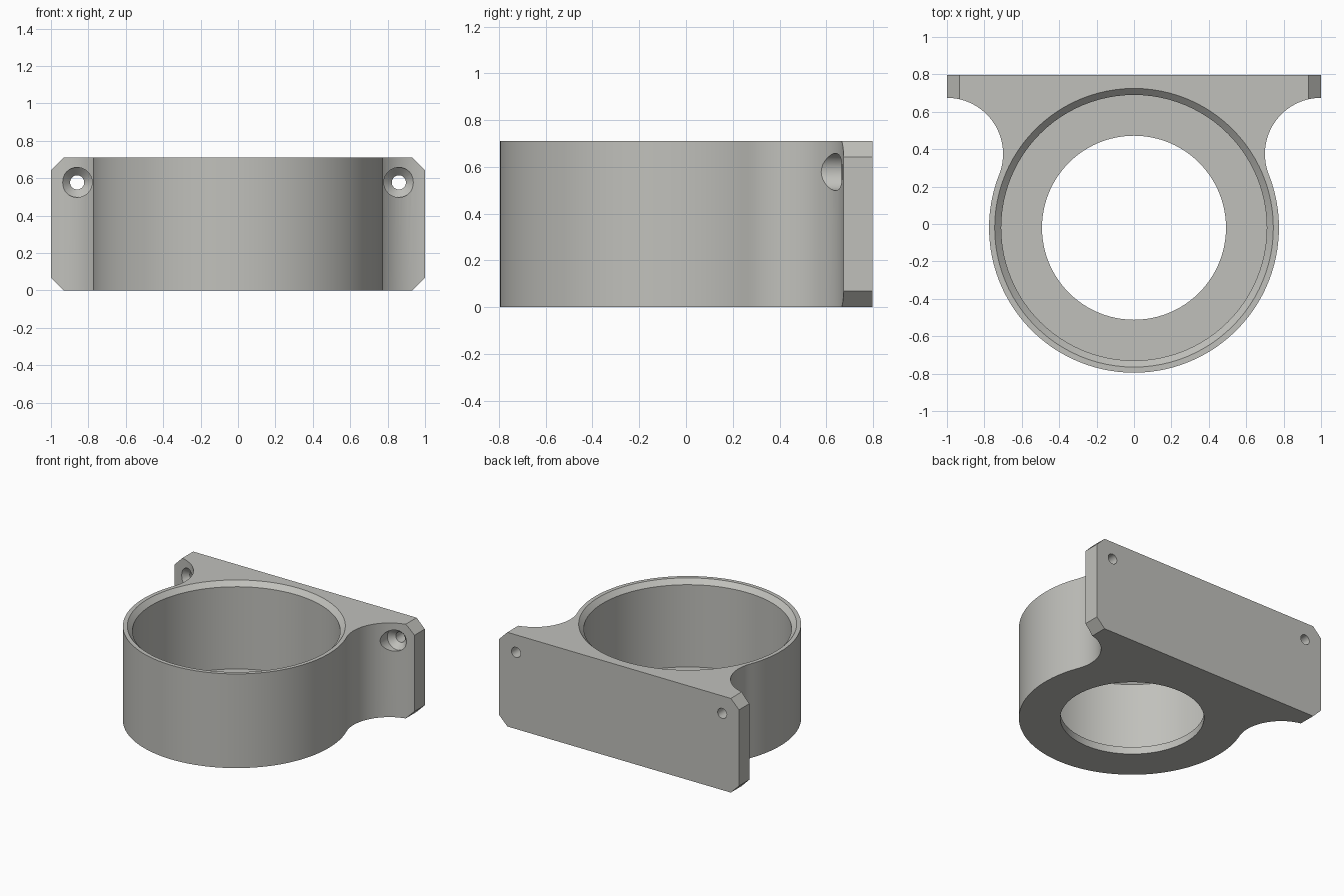
import bpy, bmesh, math
from mathutils import Matrix, Vector

if "Cube" in bpy.data.objects:
    bpy.data.objects.remove(bpy.data.objects["Cube"])

HEIGHT, FLOOR = 0.71, 0.055
RING_Y, RING_R = -0.02, 0.775
FILLET_R = 0.30
FILLET_Y = RING_Y + math.sqrt((RING_R + FILLET_R) ** 2 - 1)
BACK_Y, CORNER = 0.797, 0.068

grey = bpy.data.materials.new("light grey")
grey.diffuse_color = (0.53, 0.53, 0.50, 1)
grey.use_nodes = True
grey.node_tree.nodes["Principled BSDF"].inputs["Base Color"].default_value = grey.diffuse_color


def make_object(name, bm):
    bmesh.ops.recalc_face_normals(bm, faces=bm.faces)
    mesh = bpy.data.meshes.new(name)
    bm.to_mesh(mesh)
    bm.free()
    mesh.materials.append(grey)
    obj = bpy.data.objects.new(name, mesh)
    bpy.context.collection.objects.link(obj)
    return obj


def prism(name, points, offset):
    """Closed outline swept along an offset."""
    bm = bmesh.new()
    face = bm.faces.new([bm.verts.new(p) for p in points])
    new = bmesh.ops.extrude_face_region(bm, geom=[face])["geom"]
    verts = [g for g in new if isinstance(g, bmesh.types.BMVert)]
    bmesh.ops.translate(bm, verts=verts, vec=offset)
    return make_object(name, bm)


def turned(name, profile, steps, matrix):
    """Capped solid of revolution from (radius, height) pairs."""
    bm = bmesh.new()
    rings = [[bm.verts.new((r * math.cos(2 * math.pi * i / steps),
                            r * math.sin(2 * math.pi * i / steps), h))
              for i in range(steps)] for r, h in profile]
    for a, b in zip(rings, rings[1:]):
        for i in range(steps):
            j = (i + 1) % steps
            bm.faces.new((a[i], a[j], b[j], b[i]))
    bm.faces.new(rings[0])
    bm.faces.new(rings[-1])
    bm.transform(matrix)
    return make_object(name, bm)


def cut(target, cutter, operation="DIFFERENCE"):
    mod = target.modifiers.new(cutter.name, "BOOLEAN")
    mod.operation, mod.object, mod.solver = operation, cutter, "EXACT"
    bpy.context.view_layer.objects.active = target
    bpy.ops.object.modifier_apply(modifier=mod.name)
    bpy.data.objects.remove(cutter, do_unlink=True)


# Body outline: ring blending through tangent fillets into the back plate
join = math.atan2(FILLET_Y - RING_Y, 1)
half = []
for i in range(49):
    a = -math.pi / 2 + (join + math.pi / 2) * i / 48
    half.append((RING_R * math.cos(a), RING_Y + RING_R * math.sin(a), 0))
for i in range(1, 25):
    a = math.pi + join + (math.pi / 2 - math.pi - join) * i / 24
    half.append((1 + FILLET_R * math.cos(a), FILLET_Y + FILLET_R * math.sin(a), 0))
half.append((1, BACK_Y, 0))
outline = half + [(-x, y, z) for x, y, z in reversed(half[1:])]
body = prism("ring_bracket", outline, (0, 0, HEIGHT))

# Clipped plate corners
c, e = CORNER, 0.05
for sx in (-1, 1):
    for base, sz in ((0, 1), (HEIGHT, -1)):
        tri = [(sx * (1 - c - e), 0.5, base - sz * e),
               (sx * (1 + e), 0.5, base + sz * (c + e)),
               (sx * (1 + e), 0.5, base - sz * e)]
        cut(body, prism("corner_cutter", tri, (0, 0.5, 0)))

# Bore with chamfered mouth, and the smaller opening in the floor
centre = Matrix.Translation((0, RING_Y, 0))
cut(body, turned("bore_cutter", [(0.71, FLOOR), (0.71, HEIGHT - 0.035),
                                 (0.745, HEIGHT), (0.745, HEIGHT + 0.1)], 96, centre))
cut(body, turned("floor_cutter", [(0.492, -0.1), (0.492, 0.2)], 96, centre))

# Countersunk screw holes running front to back
for sx in (-1, 1):
    place = Matrix.Translation((sx * 0.86, 0, 0.578)) @ Matrix.Rotation(-math.pi / 2, 4, "X")
    cut(body, turned("screw_cutter", [(0.08, 0.45), (0.08, 0.665), (0.038, 0.707),
                                      (0.038, 0.9)], 32, place))

bpy.ops.object.select_all(action="DESELECT")
body.select_set(True)
bpy.context.view_layer.objects.active = body
bpy.ops.object.shade_smooth_by_angle(angle=math.radians(25))
